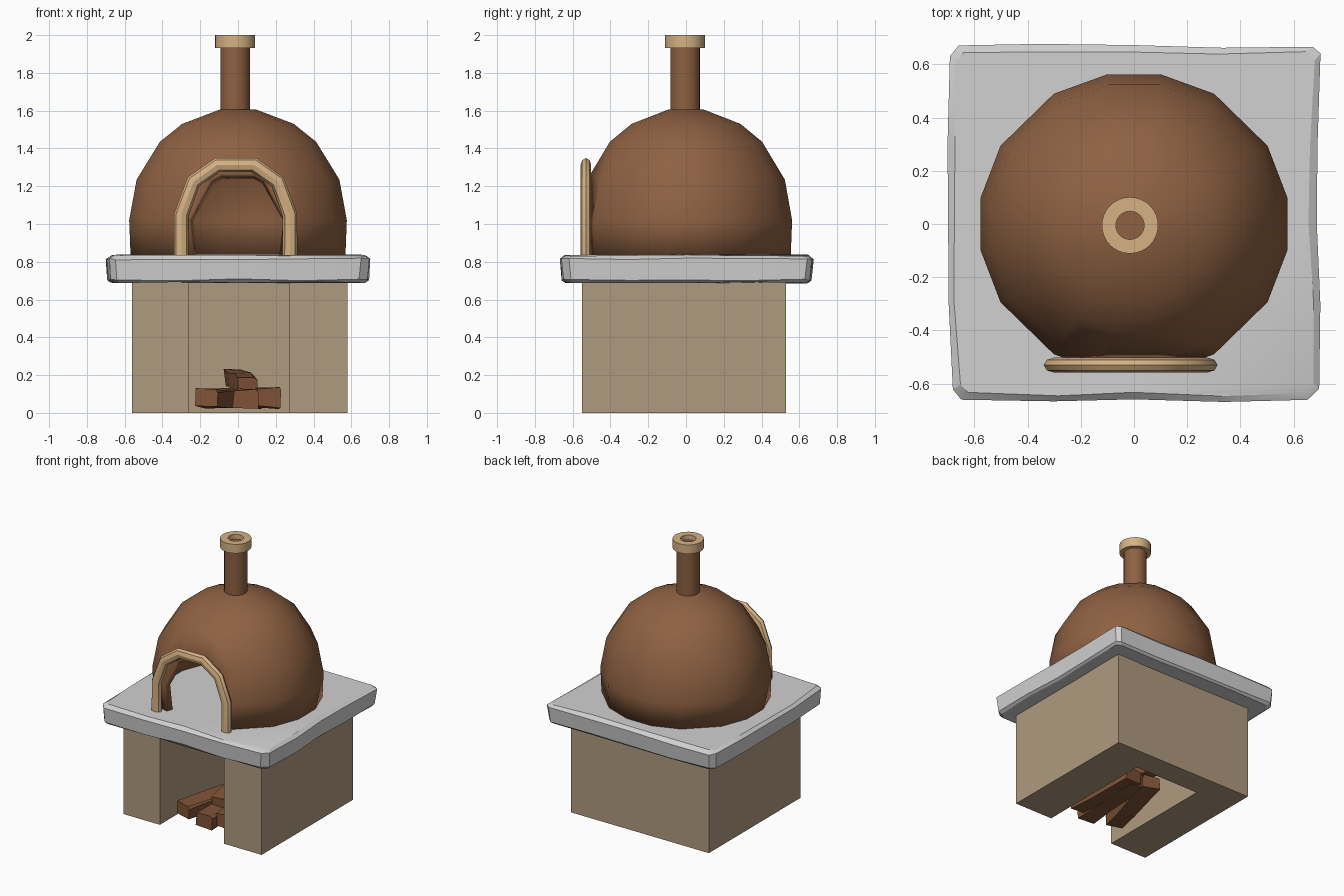
import bpy, bmesh, math, random
from mathutils import Vector

if "Cube" in bpy.data.objects:
    bpy.data.objects.remove(bpy.data.objects["Cube"])

random.seed(4)


def material(name, rgb):
    m = bpy.data.materials.new(name)
    lin = [(c / 255 / 12.92) if c < 11 else ((c / 255 + 0.055) / 1.055) ** 2.4 for c in rgb]
    m.diffuse_color = (*lin, 1)
    m.use_nodes = True
    m.node_tree.nodes["Principled BSDF"].inputs["Base Color"].default_value = m.diffuse_color
    return m


CLAY = material("brown clay", (142, 97, 66))
TRIM = material("pale trim", (214, 178, 132))
STONE = material("grey stone", (209, 209, 209))
BASE = material("tan base", (176, 155, 126))
WOOD = material("dark wood", (128, 83, 55))


def finish(bm, name, mat, angle=None):
    me = bpy.data.meshes.new(name)
    bm.to_mesh(me)
    bm.free()
    ob = bpy.data.objects.new(name, me)
    bpy.context.collection.objects.link(ob)
    me.materials.append(mat)
    if angle:
        smooth(ob, angle)
    return ob


def smooth(ob, angle):
    bpy.ops.object.select_all(action='DESELECT')
    ob.select_set(True)
    bpy.context.view_layer.objects.active = ob
    bpy.ops.object.shade_smooth_by_angle(angle=math.radians(angle))


def loft(bm, rings, cap_start=True, cap_end=True, closed=False):
    """Skin counter-clockwise rings, listed from bottom to top."""
    vs = [[bm.verts.new(p) for p in r] for r in rings]
    n = len(vs[0])
    pairs = list(zip(vs, vs[1:]))
    if closed:
        pairs.append((vs[-1], vs[0]))
    for a, b in pairs:
        for i in range(n):
            j = (i + 1) % n
            bm.faces.new((a[i], a[j], b[j], b[i]))
    if cap_start and not closed:
        bm.faces.new(vs[0][::-1])
    if cap_end and not closed:
        bm.faces.new(vs[-1])


def circle(r, z, n=32, c=(-0.015, -0.005)):
    return [(c[0] + r * math.cos(2 * math.pi * i / n),
             c[1] + r * math.sin(2 * math.pi * i / n), z) for i in range(n)]


# U-shaped base with a wood niche open to the front
bm = bmesh.new()
plan = [(-0.56, -0.55), (-0.26, -0.55), (-0.26, 0.35), (0.27, 0.35),
        (0.27, -0.55), (0.58, -0.55), (0.58, 0.53), (-0.56, 0.53)]
loft(bm, [[(x, y, z) for x, y in plan] for z in (0, 0.70)])
finish(bm, "base", BASE)

# Roughly hewn stone slab
outline = [(-0.69, 0.63), (-0.70, 0.3), (-0.695, -0.3), (-0.68, -0.62), (-0.65, -0.66),
           (-0.3, -0.665), (0.0, -0.66), (0.34, -0.67), (0.65, -0.66), (0.695, -0.62),
           (0.70, -0.3), (0.685, 0.0), (0.69, 0.3), (0.70, 0.64), (0.67, 0.665),
           (0.33, 0.66), (0.0, 0.67), (-0.35, 0.675), (-0.66, 0.67)]


def slab_ring(inset, z, wobble):
    return [(x * (1 - inset) + random.uniform(-wobble, wobble),
             y * (1 - inset) + random.uniform(-wobble, wobble),
             z + random.uniform(-0.005, 0.005)) for x, y in outline]


bm = bmesh.new()
loft(bm, [slab_ring(0.04, 0.69, 0.004), slab_ring(0.012, 0.705, 0.004),
          slab_ring(0, 0.815, 0.002), slab_ring(0.035, 0.834, 0.006)])
finish(bm, "slab", STONE, 25)

# Hollow dome, sliced flat at the front to leave the arched mouth
quarter = [10, 31, 59, 80]
angles = [math.radians(q * 90 + a) for q in range(4) for a in quarter]
profile = [(0.577, 0.82), (0.585, 1.02), (0.545, 1.235), (0.42, 1.435),
           (0.30, 1.53), (0.10, 1.605)]
bm = bmesh.new()
loft(bm, [[(r * math.cos(a), r * math.sin(a) * 0.975, z) for a in angles]
          for r, z in profile], cap_start=False)
bmesh.ops.bisect_plane(bm, geom=bm.verts[:] + bm.edges[:] + bm.faces[:],
                       plane_co=(0, -0.505, 0), plane_no=(0, -1, 0), clear_outer=True)
dome = finish(bm, "dome", CLAY, 35)
shell = dome.modifiers.new("shell", 'SOLIDIFY')
shell.thickness = 0.05
shell.offset = -1

# Rounded trim around the mouth
path = [(-0.30, 0.82), (-0.30, 1.05), (-0.235, 1.225), (-0.11, 1.312),
        (0.085, 1.312), (0.21, 1.225), (0.275, 1.05), (0.275, 0.82)]
cu = bpy.data.curves.new("mouth_trim", 'CURVE')
cu.dimensions = '3D'
cu.bevel_depth = 0.039
cu.bevel_resolution = 2
cu.use_fill_caps = True
sp = cu.splines.new('POLY')
sp.points.add(len(path) - 1)
for p, (x, z) in zip(sp.points, path):
    p.co = (x, 0, z, 1)
trim = bpy.data.objects.new("mouth_trim", cu)
bpy.context.collection.objects.link(trim)
cu.materials.append(TRIM)
trim.location.y = -0.53
trim.scale.y = 0.72
bpy.context.view_layer.objects.active = trim
trim.select_set(True)
bpy.ops.object.convert(target='MESH')
smooth(bpy.context.view_layer.objects.active, 35)

# Chimney pipe and its ring cap
bm = bmesh.new()
loft(bm, [circle(0.078, 1.56), circle(0.078, 1.965)])
finish(bm, "chimney", CLAY, 35)
bm = bmesh.new()
loft(bm, [circle(0.106, 1.933), circle(0.106, 2.0), circle(0.053, 2.0),
          circle(0.053, 1.933)], closed=True)
finish(bm, "chimney_cap", TRIM, 35)


# Split logs fanned out in the niche
def log(name, start, end, w, h):
    a, b = Vector(start), Vector(end)
    d = (b - a).normalized()
    side = d.cross(Vector((0, 0, 1))).normalized()
    up = side.cross(d)
    rings = []
    for t in (0, 0.35, 0.7, 1):
        c = a.lerp(b, t)
        rings.append([c + side * (sx * w / 2 + random.uniform(-0.008, 0.008))
                      + up * (sz * h / 2 + random.uniform(-0.008, 0.008))
                      for sx, sz in ((-1, -0.9), (1, -1), (1.05, 0.7), (0.8, 1), (-1, 0.95))])
    bm = bmesh.new()
    loft(bm, rings)
    bmesh.ops.recalc_face_normals(bm, faces=bm.faces[:])
    finish(bm, name, WOOD)


log("log_left", (-0.165, -0.41, 0.077), (-0.02, 0.16, 0.075), 0.125, 0.10)
log("log_middle", (0.04, -0.46, 0.077), (0.06, 0.12, 0.075), 0.125, 0.10)
log("log_right", (0.165, -0.40, 0.08), (0.13, 0.15, 0.075), 0.125, 0.10)
log("log_top", (0.05, -0.30, 0.15), (-0.02, 0.18, 0.185), 0.10, 0.09)
